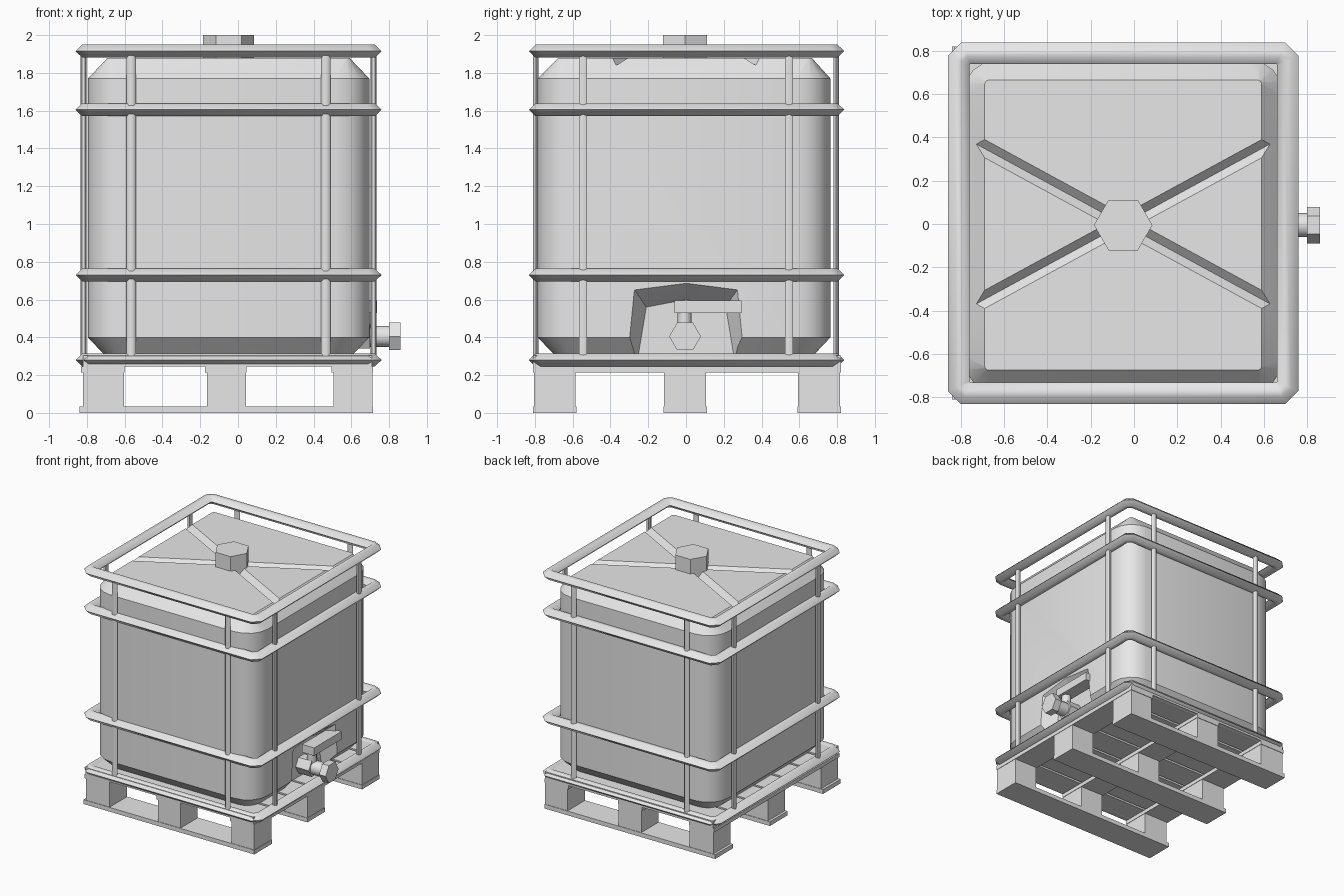
import bpy, bmesh
from math import cos, sin, pi, radians
from mathutils import Vector, Matrix

cube = bpy.data.objects.get("Cube")
if cube:
    bpy.data.objects.remove(cube, do_unlink=True)

grey = bpy.data.materials.new("light_grey")
grey.use_nodes = True
grey.diffuse_color = (0.8, 0.8, 0.8, 1)
grey.node_tree.nodes["Principled BSDF"].inputs["Base Color"].default_value = (0.8, 0.8, 0.8, 1)

CX = -0.05  # centre of the tank and cage


def finish(name, bm, smooth=None):
    bmesh.ops.recalc_face_normals(bm, faces=bm.faces)
    mesh = bpy.data.meshes.new(name)
    bm.to_mesh(mesh)
    bm.free()
    mesh.materials.append(grey)
    ob = bpy.data.objects.new(name, mesh)
    bpy.context.collection.objects.link(ob)
    if smooth:
        shade(ob, smooth)
    return ob


def shade(ob, angle):
    bpy.ops.object.select_all(action="DESELECT")
    ob.select_set(True)
    bpy.context.view_layer.objects.active = ob
    bpy.ops.object.shade_smooth_by_angle(angle=radians(angle))


def loft(name, loops, closed=False, smooth=None):
    """Skin matching point loops; either join the last to the first or cap both ends."""
    bm = bmesh.new()
    rows = [[bm.verts.new(p) for p in loop] for loop in loops]
    n = len(rows[0])
    for a, b in zip(rows, rows[1:] + (rows[:1] if closed else [])):
        for i in range(n):
            j = (i + 1) % n
            bm.faces.new((a[i], a[j], b[j], b[i]))
    if not closed:
        bm.faces.new(rows[0])
        bm.faces.new(rows[-1])
    return finish(name, bm, smooth)


def box(name, x, y, z):
    bm = bmesh.new()
    bmesh.ops.create_cube(bm, size=1)
    for v in bm.verts:
        v.co = [lo + (c + 0.5) * (hi - lo) for c, (lo, hi) in zip(v.co, (x, y, z))]
    return finish(name, bm)


def rod(name, start, end, radius, sides=6, smooth=None, flat=(1, 1)):
    """Straight prism between two points, optionally flattened in x or y."""
    start, end = Vector(start), Vector(end)
    bm = bmesh.new()
    bmesh.ops.create_cone(bm, cap_ends=True, segments=sides, radius1=radius,
                          radius2=radius, depth=(end - start).length)
    bmesh.ops.rotate(bm, verts=bm.verts, matrix=Matrix.Rotation(pi / 2, 3, "Z"))
    bmesh.ops.scale(bm, verts=bm.verts, vec=(flat[0], flat[1], 1))
    turn = (end - start).to_track_quat("Z", "Y").to_matrix().to_4x4()
    bmesh.ops.transform(bm, verts=bm.verts, matrix=Matrix.Translation((start + end) / 2) @ turn)
    return finish(name, bm, smooth)


def rounded_loop(hx, hy, r, z, steps=4, cy=0.0):
    pts = []
    for k, (sx, sy) in enumerate(((1, 1), (-1, 1), (-1, -1), (1, -1))):
        for s in range(steps + 1):
            a = (k + s / steps) * pi / 2
            pts.append((CX + sx * (hx - r) + r * cos(a), cy + sy * (hy - r) + r * sin(a), z))
    return pts


def cut(target, cutter):
    mod = target.modifiers.new("cut", "BOOLEAN")
    mod.object = cutter
    mod.operation = "DIFFERENCE"
    mod.solver = "EXACT"
    bpy.context.view_layer.objects.active = target
    bpy.ops.object.modifier_apply(modifier=mod.name)
    bpy.data.objects.remove(cutter, do_unlink=True)


# Tank body with sloped shoulder and base
tank = loft("tank", [
    rounded_loop(0.66, 0.69, 0.12, 0.31, cy=-0.01),
    rounded_loop(0.745, 0.775, 0.18, 0.40, cy=-0.01),
    rounded_loop(0.745, 0.775, 0.18, 1.77, cy=-0.01),
    rounded_loop(0.64, 0.67, 0.02, 1.88, cy=-0.005)])

# V grooves crossing the tank top
for side in (1, -1):
    along = Vector((0.85, side * 0.4625, 0))
    across = Vector((-along.y, along.x, 0)).normalized()
    ends = []
    for t in (-1, 1):
        mid = Vector((CX, 0, 0)) + along * t
        ends.append([mid + across * w + Vector((0, 0, z))
                     for w, z in ((-0.06, 1.905), (0.06, 1.905), (0, 1.84))])
    cut(tank, loft("groove_cutter", ends))

# Pocket around the valve, open at the bottom
inner = ((-0.27, 0.2), (-0.21, 0.56), (0, 0.60), (0.21, 0.565), (0.27, 0.2))
outer = ((-0.32, 0.2), (-0.275, 0.655), (0, 0.69), (0.275, 0.655), (0.32, 0.2))
cut(tank, loft("pocket_cutter", [[(x, y, z) for y, z in loop]
                                 for x, loop in ((0.58, inner), (0.70, outer))]))
shade(tank, 30)

# Filler cap
rod("filler_cap", (CX, -0.005, 1.83), (CX, -0.005, 2.0), 0.135)

# Cage rings with clipped corners
SECTION = ((0.05, 0), (0.015, 0.034), (-0.015, 0.034),
           (-0.05, 0), (-0.015, -0.034), (0.015, -0.034))


def ring_section(corner, first):
    """Tube section at one of the two bends of a clipped corner."""
    sx, sy = corner
    pts = []
    for d, h in SECTION:
        clip = 0.032 + 0.586 * d
        hx = 0.76 + d - (0 if first else clip)
        hy = 0.785 + d - (clip if first else 0)
        pts.append((CX + sx * hx, 0.003 + sy * hy, h))
    return pts


bends = [((1, 1), True), ((1, 1), False), ((-1, 1), False), ((-1, 1), True),
         ((-1, -1), True), ((-1, -1), False), ((1, -1), False), ((1, -1), True)]
for name, z in (("base", 0.28), ("lower", 0.73), ("upper", 1.605), ("top", 1.915)):
    ring = loft(name + "_cage_ring", [ring_section(*b) for b in bends], closed=True, smooth=60)
    ring.location.z = z

# Upright cage bars, two on each side
for s in (-1, 1):
    for t in (-1, 1):
        x, y = CX + t * 0.515, s * 0.795
        rod("cage_bar_front_back", (x, y, 0.28), (x, y, 1.91), 0.025, 6, 65, (1, 0.65))
        x, y = CX + s * 0.768, t * 0.545
        rod("cage_bar_side", (x, y, 0.28), (x, y, 1.91), 0.025, 6, 65, (0.65, 1))

# Pallet: runners, blocks, cross boards and deck boards
columns = ((-0.83, -0.60), (-0.175, 0.045), (0.495, 0.715))
rows = ((-0.81, -0.58), (-0.12, 0.11), (0.59, 0.82))
for row in rows:
    box("pallet_runner", (-0.84, 0.715), row, (0, 0.035))
    for col in columns:
        box("pallet_block", (col[0] + 0.01, col[1] - 0.003),
            (row[0] + 0.004, row[1] - 0.004), (0.035, 0.215))
for col in columns:
    box("pallet_cross_board", col, (-0.81, 0.82), (0.215, 0.246))
boards, gap = 7, 0.02
width = (1.63 + gap) / boards
for i in range(boards):
    y = -0.81 + i * width
    box("deck_board", (-0.82, 0.71), (y, y + width - gap), (0.246, 0.305))

# Valve: outlet pipe, collar, end cap, stem and lever
rod("outlet_pipe", (0.55, -0.005, 0.405), (0.81, -0.005, 0.405), 0.056, 12, 40)
rod("valve_collar", (0.57, -0.005, 0.405), (0.70, -0.005, 0.405), 0.075)
rod("outlet_cap", (0.80, -0.005, 0.405), (0.86, -0.005, 0.405), 0.084)
rod("valve_stem", (0.68, -0.008, 0.43), (0.68, -0.008, 0.54), 0.038, 8, 50)
box("valve_lever", (0.625, 0.735), (-0.06, 0.295), (0.53, 0.595))
